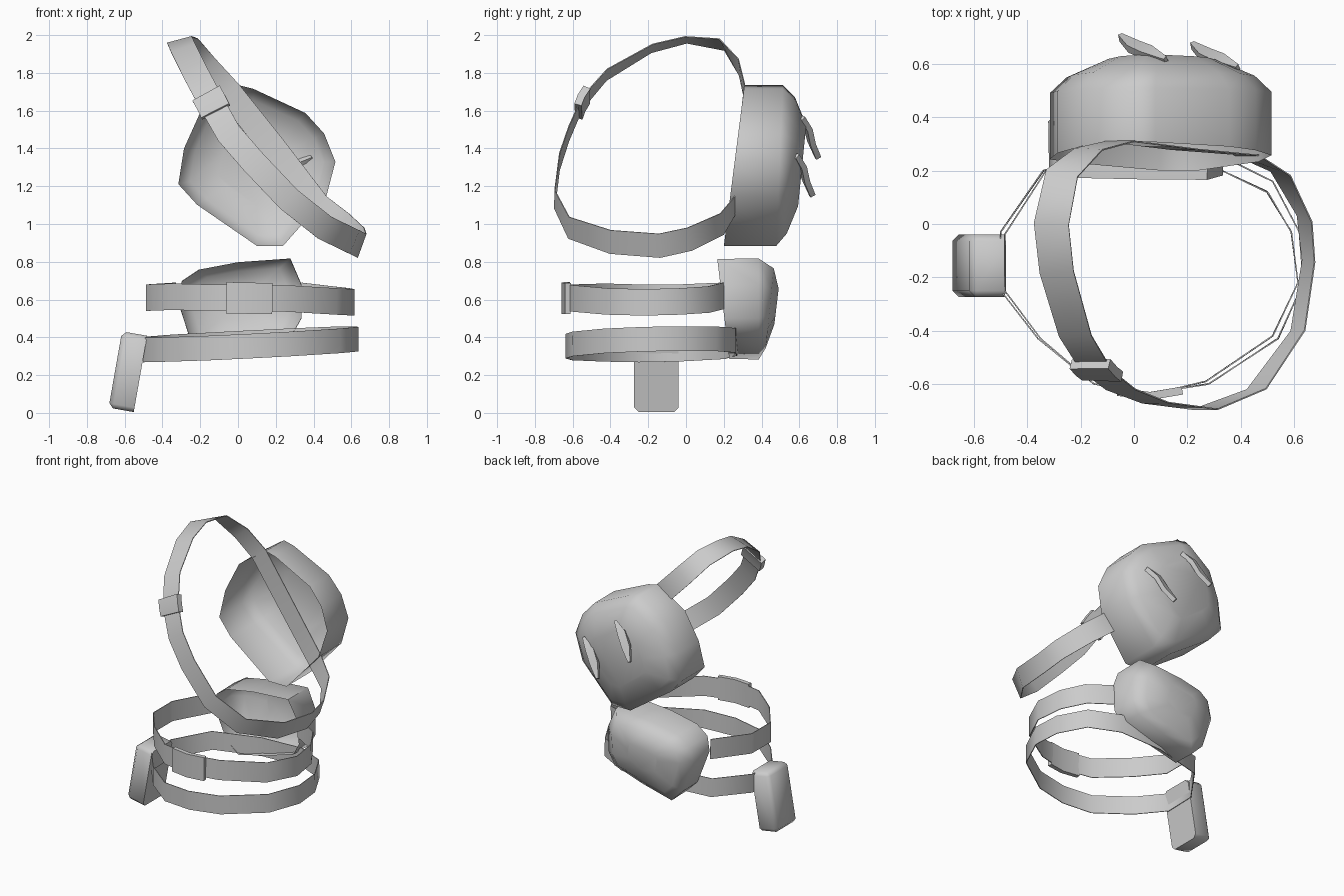
import bpy, bmesh, math
from mathutils import Vector, Matrix

cube = bpy.data.objects.get("Cube")
if cube:
    bpy.data.objects.remove(cube, do_unlink=True)

grey = bpy.data.materials.new("plain grey")
grey.use_nodes = True
GREY = (0.6, 0.6, 0.6, 1)
grey.diffuse_color = GREY
grey.node_tree.nodes["Principled BSDF"].inputs["Base Color"].default_value = GREY


def finish(name, bm, angle=50):
    bmesh.ops.recalc_face_normals(bm, faces=bm.faces)
    mesh = bpy.data.meshes.new(name)
    bm.to_mesh(mesh)
    bm.free()
    mesh.materials.append(grey)
    ob = bpy.data.objects.new(name, mesh)
    bpy.context.collection.objects.link(ob)
    bpy.ops.object.select_all(action='DESELECT')
    ob.select_set(True)
    bpy.context.view_layer.objects.active = ob
    bpy.ops.object.shade_smooth_by_angle(angle=math.radians(angle))
    return ob


def ribbon(name, path, width, thick, closed=False, taper=False):
    """Flat band along points (x, y, z, tilt); tilt leans its width from z to x."""
    bm = bmesh.new()
    pts = [Vector(p[:3]) for p in path]
    n = len(pts)
    rings = []
    for i, p in enumerate(pts):
        before = pts[i - 1] if closed or i else p
        after = pts[(i + 1) % n] if closed or i < n - 1 else p
        tangent = (after - before).normalized()
        a = math.radians(path[i][3])
        across = Vector((math.sin(a), 0, math.cos(a)))
        across = (across - tangent * across.dot(tangent)).normalized()
        out = tangent.cross(across)
        size = 0.3 if taper and i in (0, n - 1) else 1
        across *= width * size / 2
        out *= thick / 2
        rings.append([bm.verts.new(p + s * across + t * out)
                      for s, t in ((-1, -1), (1, -1), (1, 1), (-1, 1))])
    for i in range(n if closed else n - 1):
        a, b = rings[i], rings[(i + 1) % n]
        for k in range(4):
            bm.faces.new((a[k], a[(k + 1) % 4], b[(k + 1) % 4], b[k]))
    if not closed:
        bm.faces.new(rings[0])
        bm.faces.new(rings[-1])
    return finish(name, bm)


def open_pack(name, outline, centre, rim_y, layers):
    """Shell open at the front: outline in x and z, layers of (depth, scale, lean)."""
    bm = bmesh.new()
    cx, cz = centre
    rings = []
    for depth, s, lean in layers:
        ring = []
        for x, z in outline:
            px, pz = cx + (x - cx) * s, cz + (z - cz) * s
            ring.append(bm.verts.new((px, rim_y + lean * (pz - cz) + depth, pz)))
        rings.append(ring)
    n = len(outline)
    for a, b in zip(rings, rings[1:]):
        for k in range(n):
            bm.faces.new((a[k], a[(k + 1) % n], b[(k + 1) % n], b[k]))
    bm.faces.new(rings[-1])
    return finish(name, bm, 60)


# Large upper pack and smaller lower pack
open_pack("upper_pack",
          [(0, 1.74), (0.08, 1.72), (0.36, 1.59), (0.46, 1.48), (0.52, 1.33), (0.47, 1.14),
           (0.24, 0.88), (0.1, 0.88), (-0.22, 1.1), (-0.32, 1.21), (-0.29, 1.4), (-0.2, 1.6)],
          (0.1, 1.31), 0.255,
          [(0, 0.99, 0.128), (0.24, 0.99, 0.04), (0.3, 0.84, 0.06), (0.36, 0.5, 0.1)])
open_pack("lower_pack",
          [(0, 0.8), (0.28, 0.82), (0.34, 0.68), (0.34, 0.5), (0.29, 0.41), (0.08, 0.34),
           (-0.16, 0.28), (-0.25, 0.37), (-0.325, 0.6), (-0.3, 0.7), (-0.21, 0.76)],
          (0, 0.57), 0.195,
          [(0, 0.98, -0.12), (0.19, 0.99, 0), (0.25, 0.78, 0.1), (0.285, 0.35, 0.12)])

# Diagonal shoulder strap, running on across the open side of the upper pack
ribbon("shoulder_strap",
       [(0.42, 0.26, 1.1, 35), (0.55, 0.19, 1.0, 25), (0.64, 0.02, 0.92, 20),
        (0.655, -0.14, 0.885, 20), (0.615, -0.4, 0.905, 22), (0.46, -0.62, 0.98, 30),
        (0.27, -0.695, 1.13, 40), (0.08, -0.67, 1.33, 50), (-0.05, -0.62, 1.48, 55),
        (-0.14, -0.55, 1.64, 60), (-0.22, -0.42, 1.79, 65), (-0.29, -0.18, 1.93, 72),
        (-0.31, 0, 1.975, 75), (-0.27, 0.19, 1.95, 70), (-0.17, 0.28, 1.83, 55),
        (-0.05, 0.31, 1.7, 48), (0.19, 0.28, 1.4, 45)],
       0.135, 0.005, closed=True)
ribbon("shoulder_buckle",
       [(-0.118, -0.57, 1.595, 58), (-0.14, -0.553, 1.64, 60), (-0.165, -0.525, 1.685, 62)],
       0.165, 0.04)

# Upper waist belt, ending at the sides of the lower pack
ribbon("upper_belt",
       [(0.33, 0.2, 0.62, 0), (0.5, 0.12, 0.6, 0), (0.59, -0.03, 0.59, 0),
        (0.615, -0.22, 0.585, 0), (0.52, -0.42, 0.59, 0), (0.27, -0.59, 0.605, 0),
        (0.06, -0.64, 0.61, 0), (-0.15, -0.6, 0.61, 0), (-0.35, -0.43, 0.615, 0),
        (-0.485, -0.25, 0.61, 0), (-0.485, -0.04, 0.61, 0), (-0.33, 0.2, 0.62, 0)],
       0.14, 0.005)
ribbon("belt_buckle",
       [(0.18, -0.625, 0.605, 0), (0.06, -0.645, 0.607, 0), (-0.06, -0.63, 0.61, 0)],
       0.165, 0.03)

# Lower waist belt, a full ring sloping down to the pouch
ring = [(0.32, 0.26), (0.52, 0.16), (0.62, -0.03), (0.635, -0.22), (0.54, -0.43),
        (0.28, -0.6), (0.06, -0.635), (-0.15, -0.6), (-0.36, -0.43), (-0.5, -0.25),
        (-0.5, -0.03), (-0.34, 0.2), (0, 0.27)]
ribbon("lower_belt", [(x, y, 0.363 + 0.05 * x + 0.02 * y, 0) for x, y in ring],
       0.13, 0.005, closed=True)

# Hanging pouch with rounded outer edges
bm = bmesh.new()
bmesh.ops.create_cube(bm, size=1)
bmesh.ops.scale(bm, vec=(0.135, 0.235, 0.41), verts=bm.verts)
bmesh.ops.bevel(bm, geom=[e for e in bm.edges if min(v.co.x for v in e.verts) < 0],
                offset=0.024, segments=1, affect='EDGES')
bmesh.ops.transform(bm, verts=bm.verts, matrix=Matrix.Translation((-0.583, -0.157, 0.218))
                    @ Matrix.Rotation(math.radians(10), 4, 'Y'))
finish("side_pouch", bm)

# Two curved tabs on the back of the upper pack
for side, (dx, dy, dz) in (("right", (0, 0, 0)), ("left", (0.27, -0.03, -0.2))):
    path = [(0.12, 0.615, 1.56), (0.05, 0.645, 1.51), (0, 0.665, 1.43), (-0.05, 0.7, 1.35)]
    ribbon(side + "_back_tab", [(x + dx, y + dy, z + dz, 70) for x, y, z in path],
           0.055, 0.03, taper=True)
